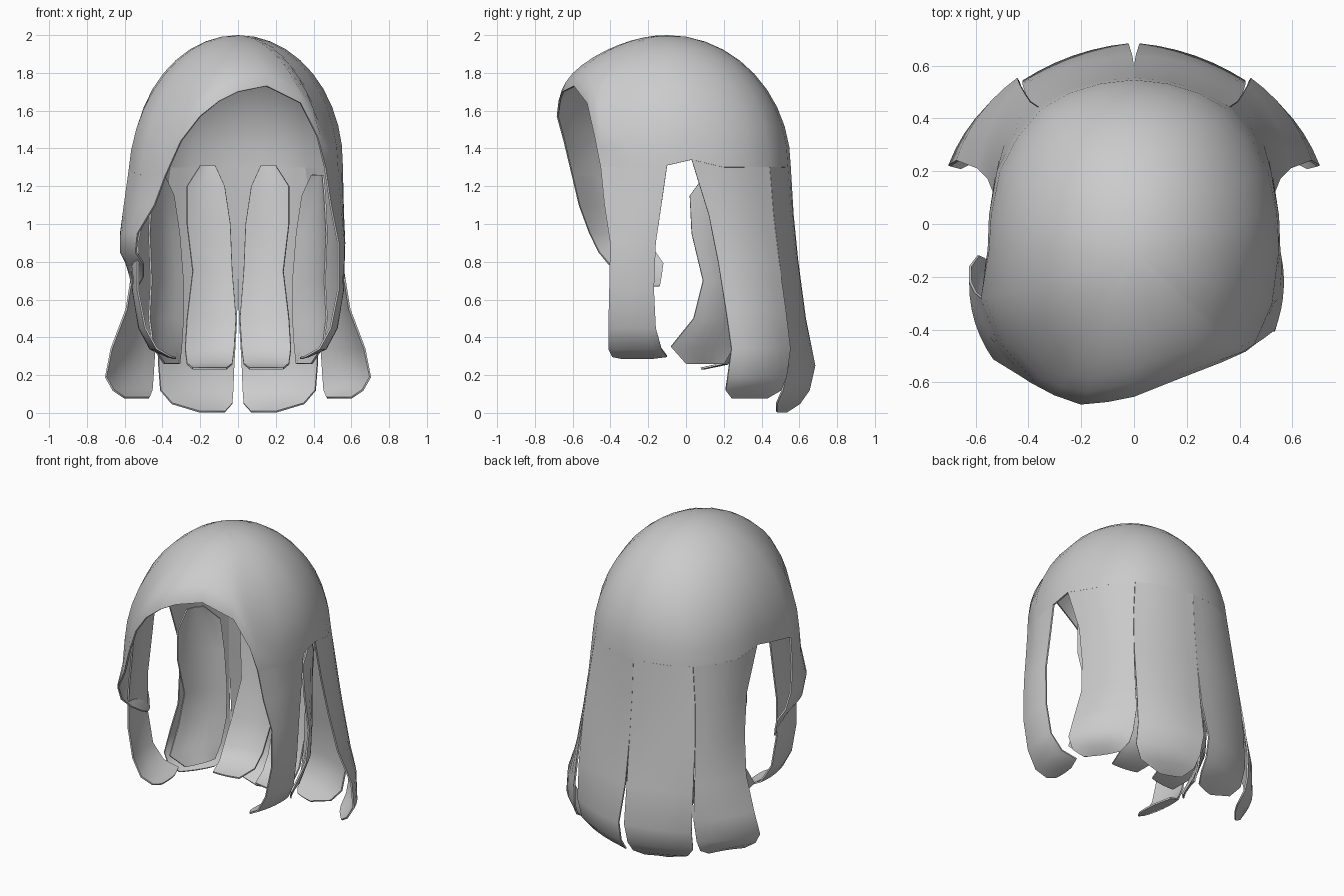
import bpy, bmesh, math
from mathutils import Vector

if "Cube" in bpy.data.objects:
    bpy.data.objects.remove(bpy.data.objects["Cube"])


def finish(name, bm, thick=0.01):
    bmesh.ops.remove_doubles(bm, verts=bm.verts, dist=0.0005)
    bmesh.ops.recalc_face_normals(bm, faces=bm.faces)
    me = bpy.data.meshes.new(name)
    bm.to_mesh(me)
    bm.free()
    ob = bpy.data.objects.new(name, me)
    bpy.context.collection.objects.link(ob)
    s = ob.modifiers.new("thickness", 'SOLIDIFY')
    s.thickness = thick
    s.offset = 0
    bpy.context.view_layer.objects.active = ob
    ob.select_set(True)
    bpy.ops.object.modifier_apply(modifier=s.name)
    bpy.ops.object.shade_smooth_by_angle(angle=math.radians(50))
    ob.select_set(False)
    return ob


def grid_faces(bm, rows, closed=False):
    n = len(rows[0])
    for r0, r1 in zip(rows, rows[1:]):
        for i in range(n if closed else n - 1):
            j = (i + 1) % n
            bm.faces.new((r0[i], r0[j], r1[j], r1[i]))


# Crown rim: right half of the sides and back is mirrored, the front is side-swept
half = [(.55, -.1, 1.31), (.545, .03, 1.34), (.515, .2, 1.3), (.45, .33, 1.3),
        (.36, .44, 1.3), (.25, .5, 1.3), (.13, .535, 1.3), (0, .55, 1.3)]
rim = [(0, -.65, 1.70), (.15, -.59, 1.73), (.33, -.52, 1.64), (.42, -.48, 1.46),
       (.46, -.45, 1.3), (.525, -.3, 1.3)]
rim += half + [(-x, y, z) for x, y, z in half[-2::-1]]
front_left = len(rim)
rim += [(-.575, -.28, 1.28), (-.51, -.46, 1.26), (-.385, -.6, 1.25),
        (-.3, -.645, 1.44), (-.2, -.68, 1.57), (-.1, -.67, 1.65)]


def along_rim(i, j, u):
    f = i + (j - i) * u
    k = min(int(f), j - 1)
    return Vector(rim[k]).lerp(Vector(rim[k + 1]), f - k)


def lock(name, rows, bulge=0.1, mirror=False, cols=6, root=None):
    """Hanging lock: rows of (xa, ya, xb, yb, z), bowed outwards between edges
    and flattening at the tip. root = span of rim points the lock grows from."""
    for sx in ((1, -1) if mirror else (1,)):
        bm = bmesh.new()
        grid = []
        if root:
            pts = [along_rim(*root, i / cols) for i in range(cols + 1)]
            grid.append([bm.verts.new((sx * p.x, p.y, p.z)) for p in pts])
        for r, (xa, ya, xb, yb, z) in enumerate(rows):
            left = len(rows) - 1 - r
            b = bulge * (-.6, .6, 1)[min(left, 2)]
            line = []
            for i in range(cols + 1):
                u = i / cols
                k = b * 4 * u * (1 - u)
                x = xa + (xb - xa) * u + (yb - ya) * k
                y = ya + (yb - ya) * u - (xb - xa) * k
                line.append(bm.verts.new((sx * x, y, z)))
            grid.append(line)
        grid_faces(bm, grid)
        side = "" if not mirror else ("_right" if sx > 0 else "_left")
        finish(name + side, bm)


# Crown: ribs from the pole to the rim, blended with a common ellipsoid near the top
pole = Vector((0, -.1, 1.995))
bm = bmesh.new()
top = bm.verts.new(pole)
rows = []
STEPS = 10
for k in range(1, STEPS + 1):
    s = k / STEPS
    row = []
    for p in rim:
        d = Vector(p) - pole
        a = math.atan2(d.y, d.x)
        t = s * math.pi / 2
        rib = Vector((d.x * math.sin(t), d.y * math.sin(t), d.z * (1 - math.cos(t))))
        t = s * math.acos(max(0, 1 + d.z / .7))
        ell = Vector((.56 * math.cos(a) * math.sin(t), .65 * math.sin(a) * math.sin(t),
                      -.7 * (1 - math.cos(t))))
        row.append(bm.verts.new(pole + ell.lerp(rib, s * s)))
    rows.append(row)
for i in range(len(rim)):
    bm.faces.new((top, rows[0][i], rows[0][(i + 1) % len(rim)]))
grid_faces(bm, rows, closed=True)
finish("crown", bm)

# Long outer back panels
lock("back_panel", [
    (.39, .46, 0, .565, 1.05), (.41, .49, 0, .59, .8),
    (.42, .525, .005, .63, .5), (.42, .54, .02, .68, .25), (.41, .51, .025, .65, .12),
    (.35, .48, .03, .6, .05), (.2, .48, .07, .53, .005)], 0.06, True, root=(10, 13))

# Flared corner panels
lock("corner_panel", [
    (.53, .12, .39, .46, 1.05), (.55, .17, .41, .49, .8),
    (.59, .21, .43, .525, .55), (.67, .24, .44, .55, .34), (.7, .22, .45, .53, .19),
    (.66, .21, .455, .5, .12), (.6, .24, .47, .43, .08)], 0.08, True, root=(7, 10))

# Front side locks, tips turned inwards
lock("front_side_lock", [
    (.49, -.43, .555, -.13, 1.1), (.53, -.4, .56, -.16, .9),
    (.53, -.405, .55, -.17, .65), (.49, -.41, .52, -.16, .45), (.43, -.41, .46, -.13, .34),
    (.36, -.39, .37, -.1, .3), (.33, -.34, .34, -.18, .29)], 0.06, True, root=(4, 6))

# Swept fringe lock on one side, ending in a curl
lock("fringe_lock", [
    (-.6, -.26, -.44, -.565, 1.1),
    (-.62, -.22, -.53, -.51, .95), (-.62, -.16, -.54, -.46, .85),
    (-.59, -.12, -.5, -.41, .79), (-.57, -.13, -.5, -.3, .72),
    (-.56, -.14, -.53, -.2, .67)], 0.08, root=(front_left, front_left + 2))

# Inner back layer
lock("inner_back_lock", [
    (.2, .46, .12, .47, 1.31), (.27, .42, .07, .45, 1.2), (.27, .41, .04, .44, 1.0),
    (.24, .38, .03, .41, .75), (.27, .32, .01, .36, .5), (.28, .25, .02, .29, .34),
    (.27, .19, .03, .22, .26), (.24, .08, .06, .1, .235)], 0.08, True)

# Inner side layer
lock("inner_side_lock", [
    (.45, .1, .39, .2, 1.26), (.46, .02, .34, .3, 1.15), (.47, .03, .31, .3, .95),
    (.46, .09, .29, .3, .7), (.47, .04, .29, .29, .5), (.45, -.08, .3, .25, .35),
    (.39, 0, .31, .2, .26)], 0.1, True)
